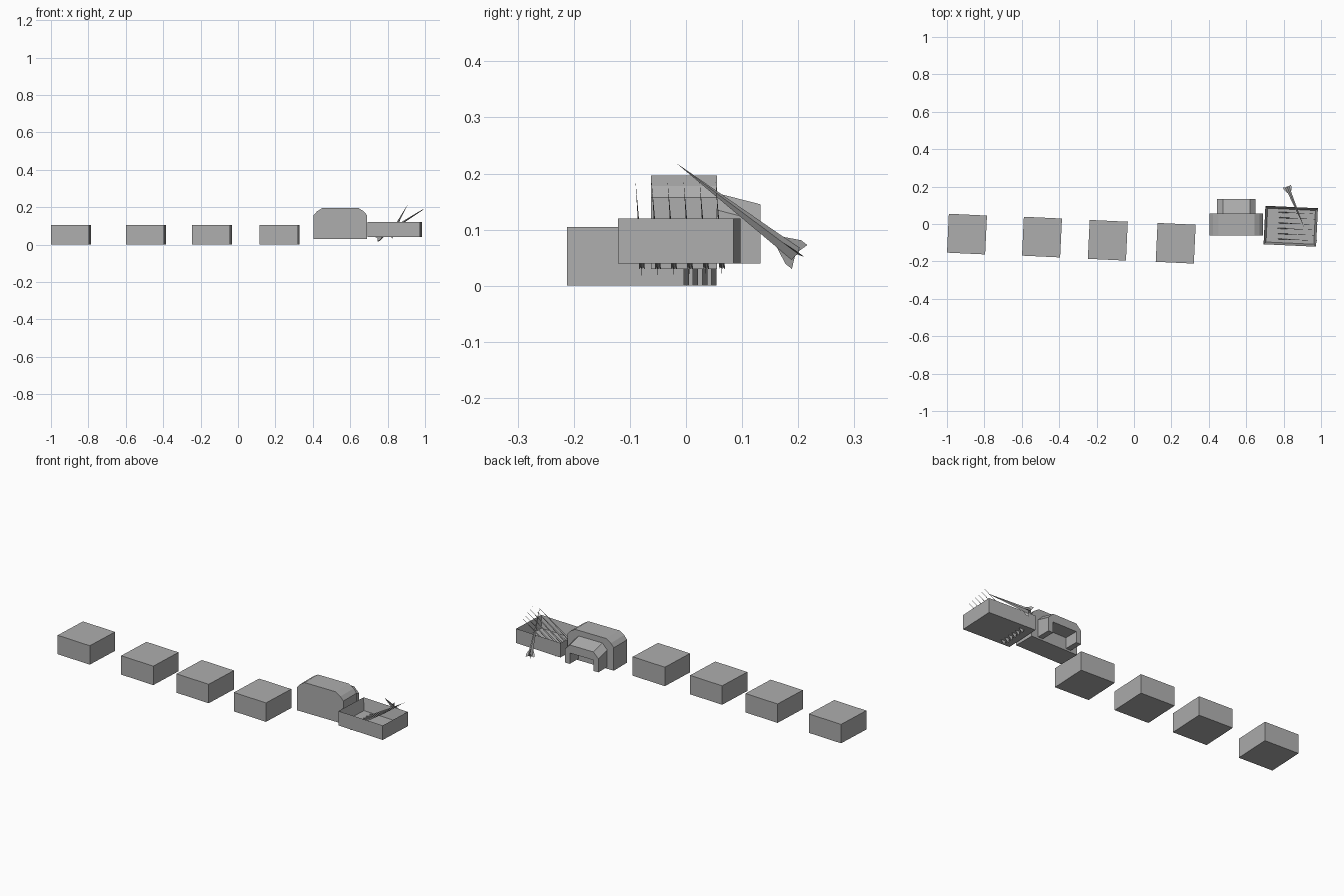
import bpy, bmesh
from math import radians
from mathutils import Matrix, Vector

if "Cube" in bpy.data.objects:
    bpy.data.objects.remove(bpy.data.objects["Cube"], do_unlink=True)

grey = bpy.data.materials.new("concrete grey")
grey.use_nodes = True
grey.diffuse_color = (0.42, 0.42, 0.42, 1)
grey.node_tree.nodes["Principled BSDF"].inputs["Base Color"].default_value = (0.42, 0.42, 0.42, 1)
TURN = Matrix.Rotation(radians(-2.7), 4, 'Z')


def finish(name, bm, matrix=Matrix()):
    bmesh.ops.recalc_face_normals(bm, faces=bm.faces)
    mesh = bpy.data.meshes.new(name)
    bm.to_mesh(mesh)
    bm.free()
    mesh.materials.append(grey)
    obj = bpy.data.objects.new(name, mesh)
    obj.matrix_world = matrix
    bpy.context.collection.objects.link(obj)
    return obj


def box(bm, size, centre=(0, 0, 0)):
    m = Matrix.Translation(centre) @ Matrix.Diagonal((*size, 1))
    return bmesh.ops.create_cube(bm, size=1, matrix=m)


def extrude_profile(bm, points, y0, y1):
    face = bm.faces.new([bm.verts.new((x, y0, z)) for x, z in points])
    out = bmesh.ops.extrude_face_region(bm, geom=[face], use_keep_orig=True)
    for v in out["geom"]:
        if isinstance(v, bmesh.types.BMVert):
            v.co.y = y1


def mirrored(points, mid):
    return points + [(2 * mid - x, z) for x, z in reversed(points)]


# Row of four solid blocks
for i, (x, y) in enumerate([(-0.893, -0.054), (-0.492, -0.07), (-0.14, -0.087), (0.223, -0.103)]):
    bm = bmesh.new()
    box(bm, (0.204, 0.208, 0.105))
    finish(f"block_{i + 1}", bm, Matrix.Translation((x, y, 0.0525)) @ TURN)

# Bunker body with sloping shoulders
bm = bmesh.new()
extrude_profile(bm, mirrored([(0.405, 0.03), (0.405, 0.157), (0.423, 0.178), (0.452, 0.196)], 0.5475),
                -0.062, 0.055)
finish("bunker_body", bm)

# Porch behind the bunker: an arch whose roof falls away to the back
bm = bmesh.new()
half = [(0.475, 0.04), (0.475, 0.1)]
outer = [(0.445, 0.04), (0.445, 0.115), (0.475, 0.145)]
left = mirrored(outer, 0.5475)
extrude_profile(bm, left + mirrored(half, 0.5475)[::-1], 0.055, 0.133)
for v in bm.verts:
    if v.co.y < 0.1 and v.co.z > 0.11:
        v.co.z += 0.02
finish("bunker_porch", bm)

# Open tray, its floor sunk from the rim
tray_at = Matrix.Translation((0.838, -0.012, 0)) @ TURN
bm = bmesh.new()
box(bm, (0.281, 0.206, 0.08), (0, 0, 0.08))
bm.faces.ensure_lookup_table()
top = max(bm.faces, key=lambda f: f.calc_center_median().z)
bmesh.ops.inset_region(bm, faces=[top], thickness=0.018)
for v in top.verts:
    v.co.z = 0.055
finish("tray", bm, tray_at)


def dart(name, tail, tip, width, depth, matrix=Matrix()):
    """Slim four-sided spike with swept tail fins."""
    bm = bmesh.new()
    tail, tip = Vector(tail), Vector(tip)
    length = (tip - tail).length
    m = Matrix.Translation((0, 0, length / 2)) @ Matrix.Diagonal((width, depth, 1, 1))
    bmesh.ops.create_cone(bm, cap_ends=True, segments=4, radius1=1, radius2=0, depth=length, matrix=m)
    for sx, sy in ((1, 0), (-1, 0), (0, 1), (0, -1)):
        a, b = sx * width * 2, sy * depth * 2
        bm.faces.new([bm.verts.new(p) for p in
                      ((0, 0, 0.06), (a, b, 0.005), (a, b, -0.01), (0, 0, 0))])
    aim = (tip - tail).to_track_quat('Z', 'Y').to_matrix().to_4x4()
    return finish(name, bm, matrix @ Matrix.Translation(tail) @ aim)


# Row of darts leaning out of the tray, and one lying across its edge
for i in range(6):
    y = -0.071 + 0.0286 * i
    dart(f"dart_{i + 1}", (-0.09, y, 0.035), (0.152, y, 0.188), 0.0025, 0.008, tray_at)
dart("loose_dart", (0.82, 0.195, 0.057), (0.91, -0.018, 0.219), 0.011, 0.013)
